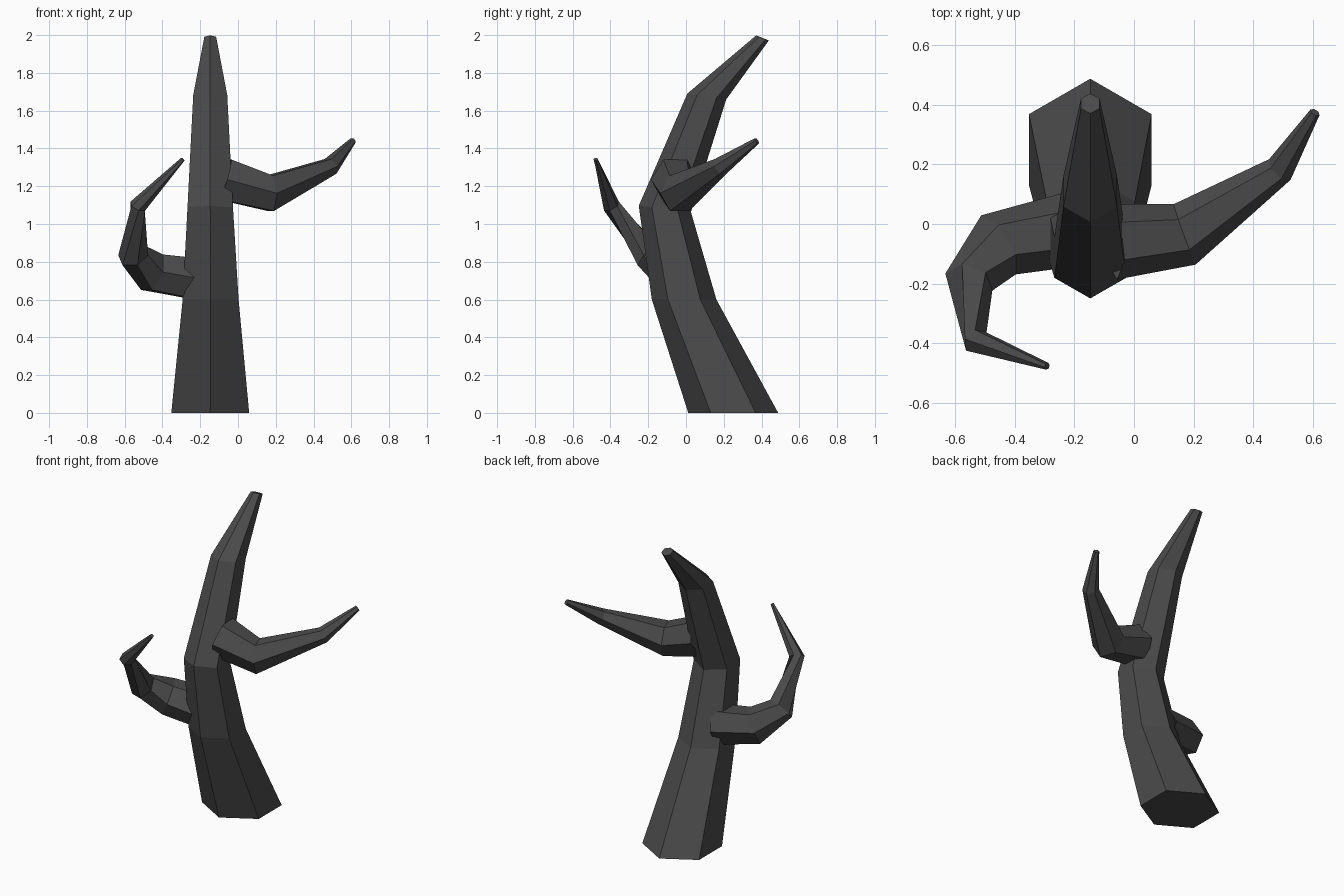
import bpy, bmesh, math
from mathutils import Vector

if "Cube" in bpy.data.objects:
    bpy.data.objects.remove(bpy.data.objects["Cube"])

bark = bpy.data.materials.new("dark_bark")
bark.diffuse_color = (0.07, 0.07, 0.07, 1)
bark.use_nodes = True
bark.node_tree.nodes["Principled BSDF"].inputs["Base Color"].default_value = bark.diffuse_color


def limb(name, rings, ref, normals=None, cap_start=True):
    """Six-sided tapered tube; rings are (x, y, z, radius)."""
    pts = [Vector(r[:3]) for r in rings]
    bm = bmesh.new()
    loops = []
    for i, p in enumerate(pts):
        if normals:
            n = Vector(normals[i]).normalized()
        else:
            n = Vector()
            if i > 0:
                n += (p - pts[i - 1]).normalized()
            if i < len(pts) - 1:
                n += (pts[i + 1] - p).normalized()
            n.normalize()
        u = n.cross(Vector(ref)).normalized()
        v = n.cross(u)
        loops.append([bm.verts.new(p + rings[i][3] * (
            u * math.cos(k * math.pi / 3) + v * math.sin(k * math.pi / 3)))
            for k in range(6)])
    for a, b in zip(loops, loops[1:]):
        for k in range(6):
            j = (k + 1) % 6
            bm.faces.new((a[k], a[j], b[j], b[k]))
    if cap_start:
        bm.faces.new(loops[0][::-1])
    bm.faces.new(loops[-1])
    me = bpy.data.meshes.new(name)
    bm.to_mesh(me)
    bm.free()
    me.materials.append(bark)
    ob = bpy.data.objects.new(name, me)
    bpy.context.collection.objects.link(ob)
    return ob


# Leaning trunk
limb("trunk", [
    (-0.147, 0.25, 0.0, 0.238),
    (-0.145, -0.01, 0.6, 0.171),
    (-0.147, -0.112, 1.08, 0.139),
    (-0.147, 0.11, 1.675, 0.104),
    (-0.147, 0.405, 1.985, 0.036)],
    ref=(1, 0, 0),
    normals=[(0, 0, 1), (0, 0, 1), (0, 0.12, 1), (0, 0.15, 1), (0, 0.4, 1)])

# Upper branch, reaching right and back
limb("right_branch", [
    (-0.07, -0.06, 1.235, 0.127),
    (0.17, -0.035, 1.163, 0.108),
    (0.49, 0.183, 1.305, 0.05),
    (0.608, 0.375, 1.44, 0.018)],
    ref=(0, 0, 1), cap_start=False)

# Lower branch, curling left, forward and up
limb("left_branch", [
    (-0.22, -0.02, 0.71, 0.125),
    (-0.455, -0.07, 0.745, 0.115),
    (-0.555, -0.195, 0.835, 0.084),
    (-0.53, -0.395, 1.095, 0.046),
    (-0.292, -0.478, 1.343, 0.012)],
    ref=(0, 0, 1), cap_start=False)
